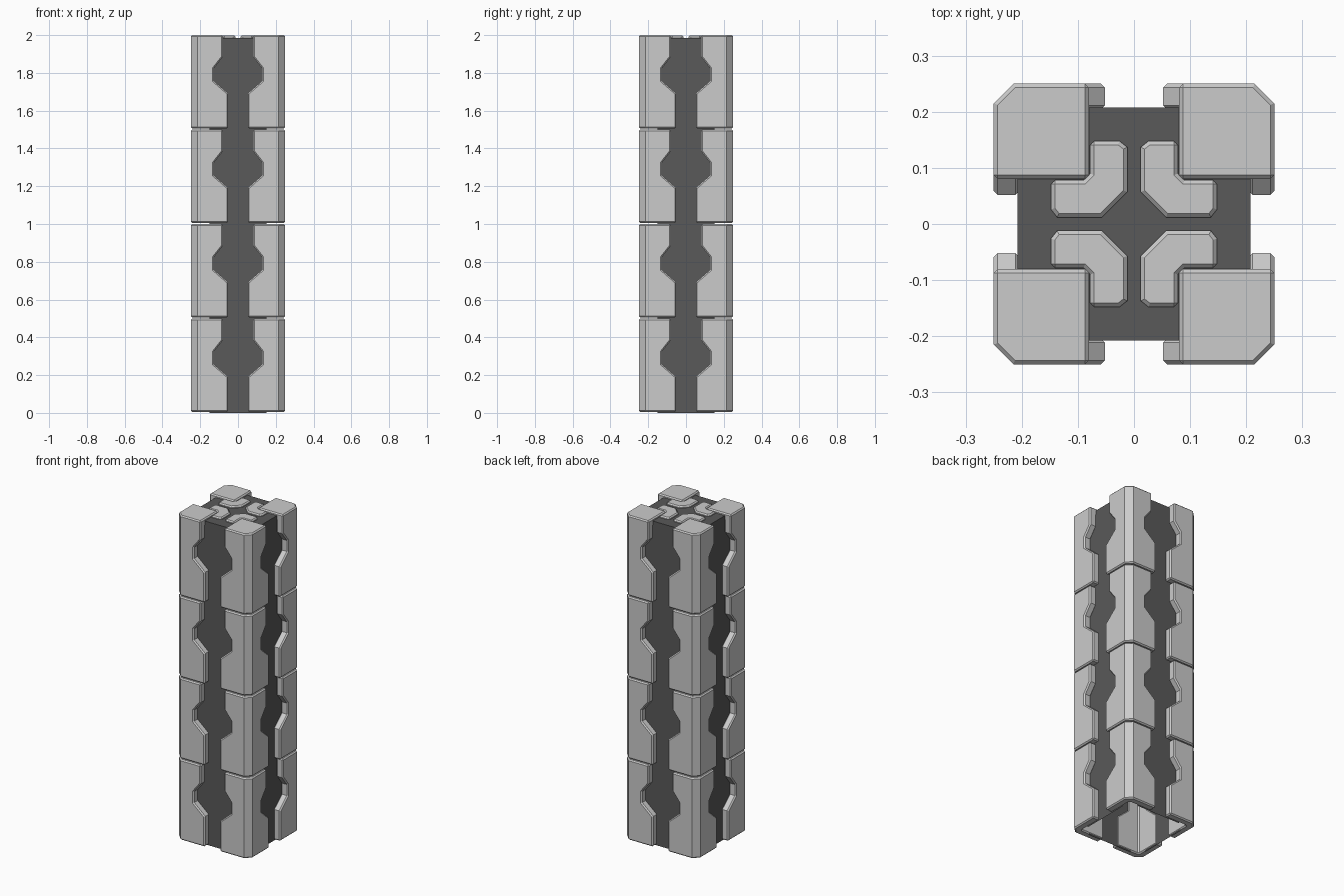
import bpy, bmesh, math
from mathutils import Matrix

if "Cube" in bpy.data.objects:
    bpy.data.objects.remove(bpy.data.objects["Cube"])

H, C = 0.25, 0.215          # half width, start of the corner chamfer
CORE, TOP = 0.208, 1.986    # core half width and top height

dark = bpy.data.materials.new("dark_core")
dark.diffuse_color = (0.1, 0.1, 0.1, 1)
dark.use_nodes = True
dark.node_tree.nodes["Principled BSDF"].inputs["Base Color"].default_value = dark.diffuse_color


def make(name, bm, turn=0, z=0.0, thick=0.0, bevel=0.0, mat=None):
    """Turn a bmesh into an object, rotated by quarter turns and lifted."""
    bmesh.ops.transform(bm, verts=bm.verts,
                        matrix=Matrix.Translation((0, 0, z)) @ Matrix.Rotation(turn * math.pi / 2, 4, 'Z'))
    me = bpy.data.meshes.new(name)
    bm.to_mesh(me)
    bm.free()
    ob = bpy.data.objects.new(name, me)
    bpy.context.collection.objects.link(ob)
    if thick:
        m = ob.modifiers.new("thickness", 'SOLIDIFY')
        m.thickness, m.offset, m.use_even_offset = thick, -1, True
    if bevel:
        m = ob.modifiers.new("chamfer", 'BEVEL')
        m.width, m.segments = bevel, 1
        m.limit_method, m.angle_limit = 'ANGLE', math.radians(60)
    if mat:
        me.materials.append(mat)
    return ob


def corner_sheet():
    """Two mirrored wings joined by a chamfer strip."""
    wing = [(C, 0.006), (C, 0.5), (0.08, 0.5), (0.08, 0.385), (0.127, 0.325),
            (0.127, 0.257), (0.052, 0.192), (0.052, 0.006)]
    bm = bmesh.new()
    a = [bm.verts.new((u, -H, z)) for u, z in wing]
    b = [bm.verts.new((H, -u, z)) for u, z in wing]
    bm.faces.new(a)
    bm.faces.new(b[::-1])
    bm.faces.new((a[0], b[0], b[1], a[1]))
    return bm


def flat(points):
    bm = bmesh.new()
    bm.faces.new([bm.verts.new((x, y, 0)) for x, y in points])
    return bm


cap = [(0.08, -H), (C, -H), (H, -C), (H, -0.08), (0.08, -0.08)]
half = [(0.057, 0.012), (0.137, 0.012), (0.148, 0.026), (0.148, 0.078), (0.09, 0.078)]
chevron = half + [(y, x) for x, y in reversed(half)]

for k in range(4):
    # Stacked corner armour plates
    for i in range(4):
        make(f"corner_plate_{k}_{i}", corner_sheet(), k, 0.5 * i, 0.046, 0.007)
    # Closing cap on each top corner
    make(f"corner_cap_{k}", flat(cap), k, 2.0, 0.045, 0.007)
    # Raised chevron on the top
    make(f"top_chevron_{k}", flat(chevron), k, 1.998, 0.025, 0.007)
    # Dark side panel between the corners, open underneath
    bm = bmesh.new()
    bm.faces.new([bm.verts.new((x, -CORE, z)) for x, z in
                  ((-0.15, 0), (0.15, 0), (0.15, TOP), (-0.15, TOP))])
    make(f"core_panel_{k}", bm, k, mat=dark)

# Dark top of the core
make("core_top", flat([(-CORE, -CORE), (CORE, -CORE), (CORE, CORE), (-CORE, CORE)]),
     z=TOP, mat=dark)
